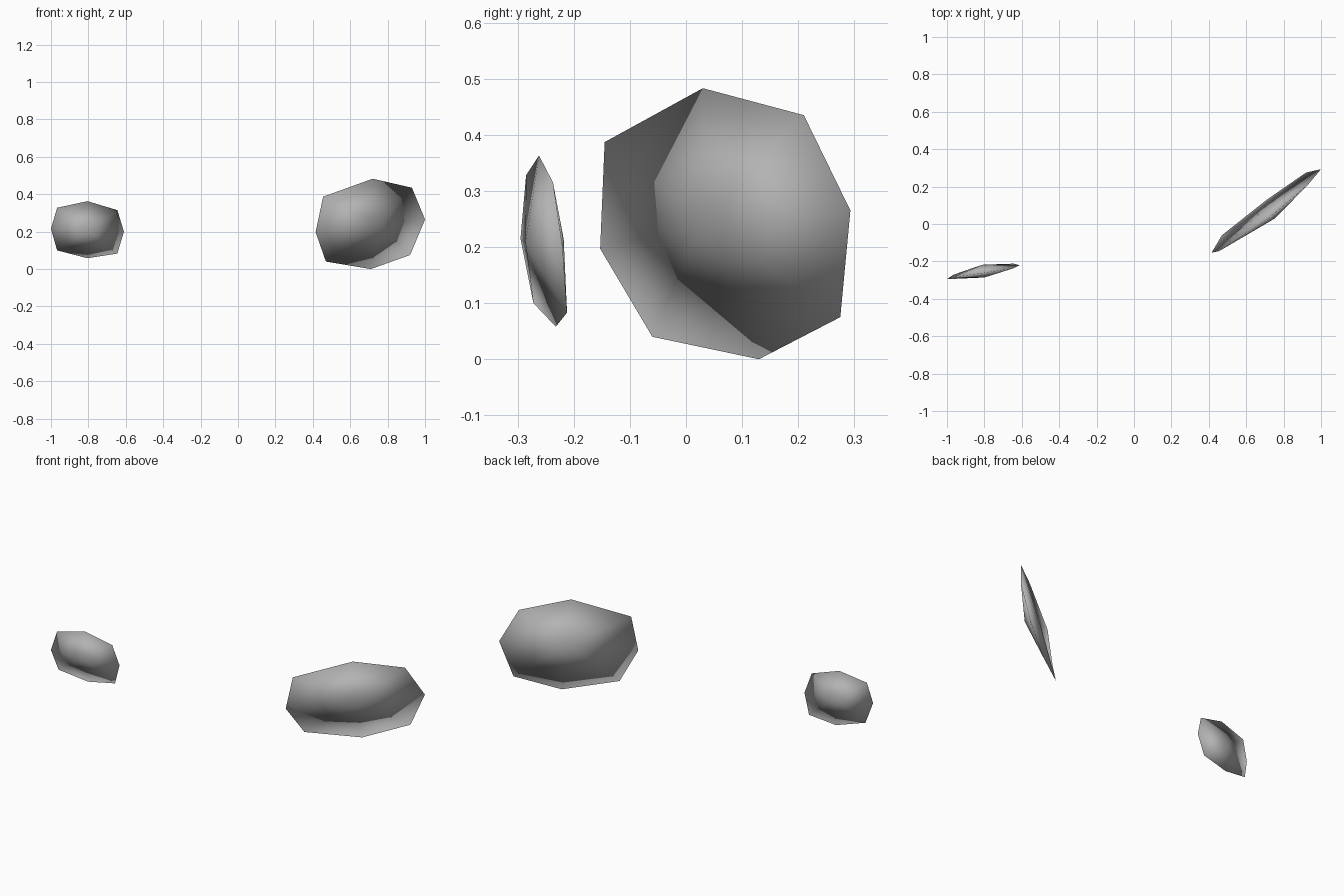
import bpy
import bmesh
from mathutils import Vector

default_cube = bpy.data.objects.get("Cube")
if default_cube:
    bpy.data.objects.remove(default_cube, do_unlink=True)


def make_material(name, value):
    """Create one plain flat colour."""
    colour = (value, value, value, 1)
    material = bpy.data.materials.new(name)
    material.use_nodes = True
    material.diffuse_color = colour
    shader = next(n for n in material.node_tree.nodes if n.type == "BSDF_PRINCIPLED")
    shader.inputs["Base Color"].default_value = colour
    return material


def make_lens(name, outline, front_tip, back_tip, material):
    """Close an eight-sided outline with a shallow fan on each side."""
    mesh_builder = bmesh.new()
    rim = [mesh_builder.verts.new(point) for point in outline]
    front = mesh_builder.verts.new(front_tip)
    back = mesh_builder.verts.new(back_tip)

    # Outline runs clockwise when seen from the front
    for i, start in enumerate(rim):
        end = rim[(i + 1) % len(rim)]
        mesh_builder.faces.new((end, start, front))
        mesh_builder.faces.new((start, end, back))
    bmesh.ops.recalc_face_normals(mesh_builder, faces=mesh_builder.faces)
    for face in mesh_builder.faces:
        face.smooth = True

    mesh = bpy.data.meshes.new(name)
    mesh_builder.to_mesh(mesh)
    mesh_builder.free()
    mesh.materials.append(material)
    lens = bpy.data.objects.new(name, mesh)
    bpy.context.collection.objects.link(lens)


grey = make_material("plain grey", 0.45)

# Large tilted disc on the left, fuller on its front side
make_lens("large_disc", [
    (.72, .03, .483), (.93, .21, .435), (1, .293, .265), (.92, .275, .075),
    (.71, .13, 0), (.47, -.06, .04), (.415, -.153, .197), (.455, -.145, .387),
], Vector((.754, .03, .245)), Vector((.7, .083, .24)), grey)

# Small tilted disc on the right, equally full on both sides
make_lens("small_disc", [
    (-.805, -.262, .363), (-.645, -.237, .315), (-.61, -.22, .2), (-.645, -.212, .083),
    (-.805, -.232, .058), (-.967, -.272, .1), (-1, -.295, .215), (-.967, -.285, .328),
], Vector((-.8, -.286, .208)), Vector((-.812, -.218, .214)), grey)
